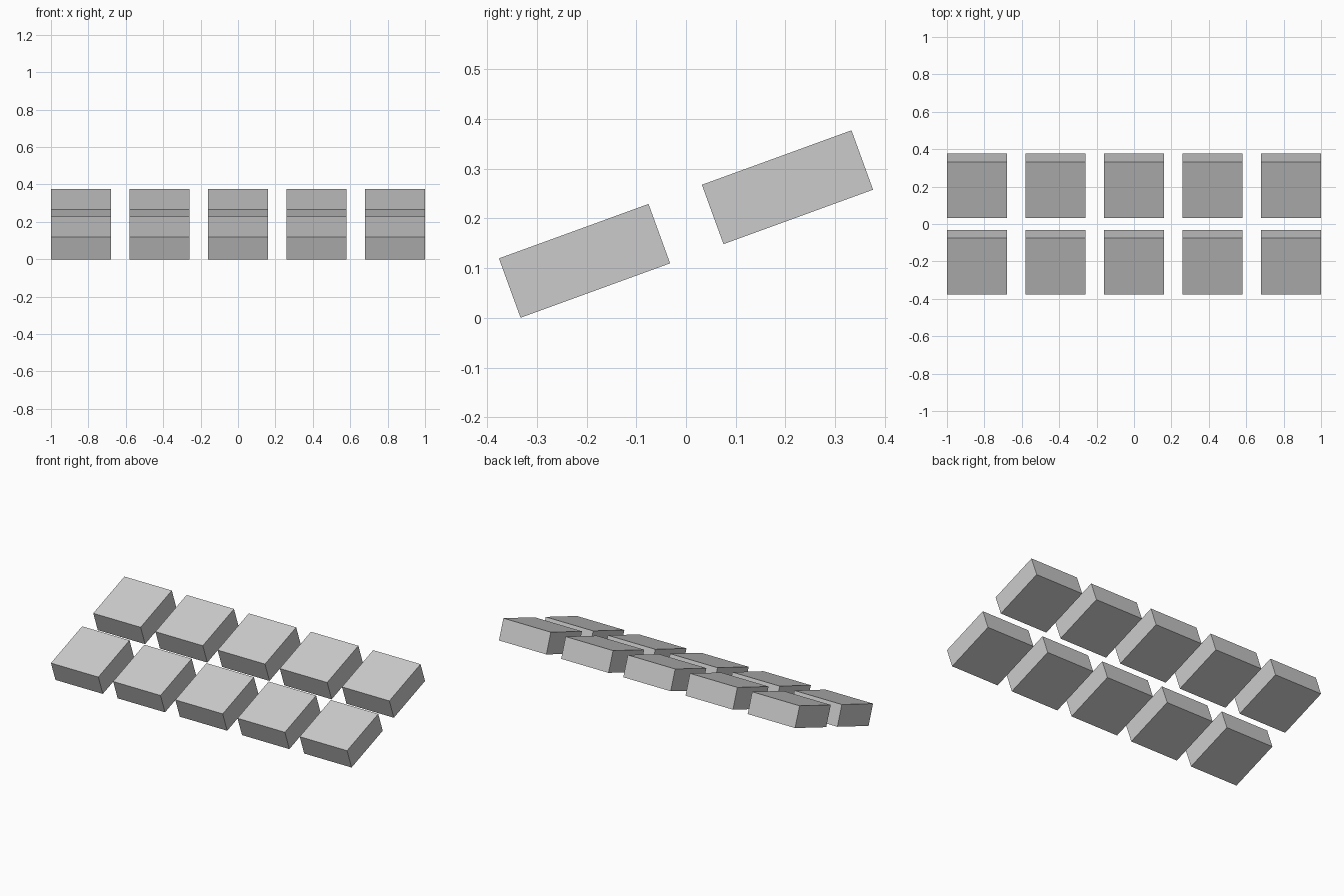
import bpy
from math import radians, sin, cos

if "Cube" in bpy.data.objects:
    bpy.data.objects.remove(bpy.data.objects["Cube"])

TILT = radians(20)
SIZE, THICK = 0.32, 0.127      # square block and its thickness
PITCH_X = 0.42                 # column spacing
ROW_Y, ROW_RISE = 0.204, 0.148 # row offset from centre, height step
BASE_Z = (SIZE * sin(TILT) + THICK * cos(TILT)) / 2  # lowest edge rests on z = 0


def block(name, x, y, z):
    bpy.ops.mesh.primitive_cube_add(size=1, location=(x, y, z), rotation=(TILT, 0, 0))
    ob = bpy.context.object
    ob.name = name
    ob.scale = (SIZE, SIZE, THICK)


# two stepped rows of five tilted blocks
for row, label in enumerate(("front", "back")):
    for col in range(5):
        block(f"{label}_block_{col + 1}", (col - 2) * PITCH_X,
              (2 * row - 1) * ROW_Y, BASE_Z + row * ROW_RISE)
